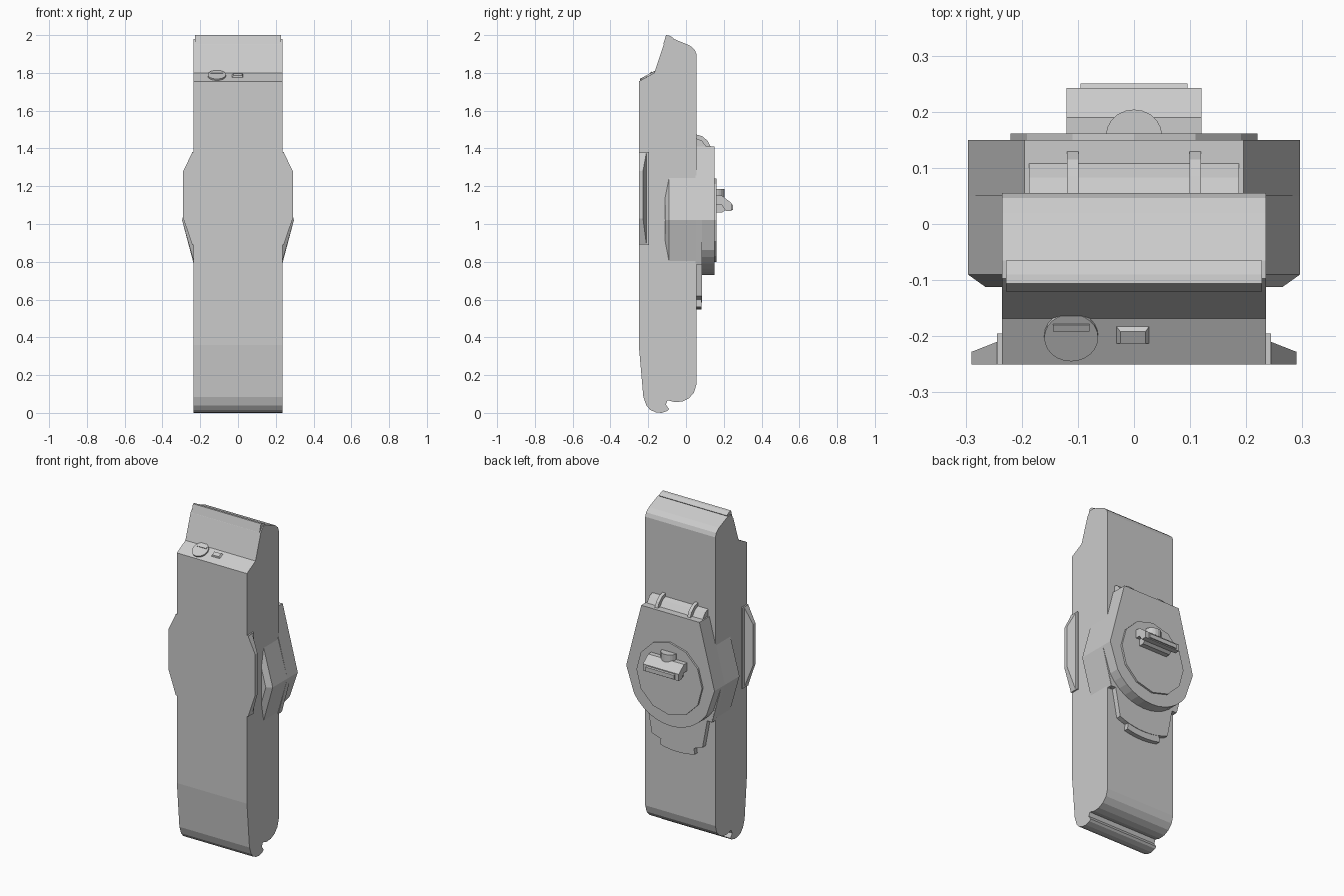
import bpy, math

if "Cube" in bpy.data.objects:
    bpy.data.objects.remove(bpy.data.objects["Cube"])


def mesh_obj(name, verts, faces):
    me = bpy.data.meshes.new(name)
    me.from_pydata(verts, [], faces)
    ob = bpy.data.objects.new(name, me)
    bpy.context.collection.objects.link(ob)
    bpy.context.view_layer.objects.active = ob
    ob.select_set(True)
    bpy.ops.object.mode_set(mode='EDIT')
    bpy.ops.mesh.select_all(action='SELECT')
    bpy.ops.mesh.normals_make_consistent(inside=False)
    bpy.ops.object.mode_set(mode='OBJECT')
    ob.select_set(False)
    return ob


def loft(name, axis, a, pa, b, pb):
    """Join two outlines lying across the given axis at positions a and b."""
    def put(p, t):
        return (t, p[0], p[1]) if axis == 'X' else (p[0], t, p[1])
    n = len(pa)
    verts = [put(p, a) for p in pa] + [put(p, b) for p in pb]
    faces = [list(range(n)), list(range(2 * n - 1, n - 1, -1))]
    faces += [[i, (i + 1) % n, n + (i + 1) % n, n + i] for i in range(n)]
    return mesh_obj(name, verts, faces)


def prism(name, axis, a, b, pts):
    return loft(name, axis, a, pts, b, pts)


def mirror_x(ob):
    m = ob.modifiers.new("mirror", 'MIRROR')
    m.use_axis = (True, False, False)
    m.use_mirror_merge = False
    return ob


def arc(r, half, n, cz=1.02):
    """Downward arc from +x to -x about the dial centre."""
    out = []
    for i in range(n + 1):
        t = math.radians(-90 + half - 2 * half * i / n)
        out.append((r * math.cos(t), cz + r * math.sin(t)))
    return out


# Main body side profile
body = [(-0.16, 0.003), (-0.13, 0), (-0.10, 0.01), (-0.09, 0.02), (-0.107, 0.045),
        (-0.097, 0.067), (-0.06, 0.057), (-0.02, 0.06), (0.015, 0.077), (0.042, 0.107),
        (0.055, 0.15), (0.055, 1.90), (0.046, 1.923), (0.02, 1.945), (-0.065, 1.98),
        (-0.097, 1.98), (-0.118, 1.95), (-0.168, 1.80), (-0.25, 1.755), (-0.25, 0.36),
        (-0.226, 0.085), (-0.21, 0.04), (-0.19, 0.016)]
prism("main_body", 'X', -0.235, 0.235, body)
prism("top_crest", 'X', -0.228, 0.228,
      [(-0.12, 1.952), (-0.106, 2.0), (-0.09, 1.998), (-0.065, 1.984), (-0.09, 1.95)])

# Controls on the sloped ledge
tilt = math.atan2(0.045, 0.082)
bpy.ops.mesh.primitive_cylinder_add(vertices=24, radius=0.048, depth=0.02,
                                    location=(-0.112, -0.198, 1.782), rotation=(tilt, 0, 0))
bpy.context.object.name = "round_button"
bpy.ops.mesh.primitive_cube_add(size=1, location=(-0.112, -0.181, 1.795), rotation=(tilt, 0, 0))
bpy.context.object.name = "button_tab"
bpy.context.object.scale = (0.065, 0.014, 0.02)
bpy.ops.mesh.primitive_cube_add(size=1, location=(-0.002, -0.197, 1.782), rotation=(tilt, 0, 0))
square = bpy.context.object
square.name = "square_button"
square.scale = (0.075, 0.048, 0.022)
for v in square.data.vertices:
    if v.co.z > 0:
        v.co.x *= 0.6
        v.co.y *= 0.5

# Front side wings: thin base strip with a tapered blade
mirror_x(prism("wing_base", 'X', 0.23, 0.244,
               [(-0.25, 0.89), (-0.195, 0.89), (-0.195, 1.38), (-0.25, 1.38)]))
mirror_x(loft("wing_blade", 'X', 0.244,
              [(-0.25, 0.895), (-0.21, 0.895), (-0.21, 1.375), (-0.25, 1.375)], 0.29,
              [(-0.25, 1.03), (-0.228, 1.03), (-0.228, 1.28), (-0.25, 1.28)]))

# Arms wrapping the body sides
side = [(0.23, 1.262), (0.296, 1.02), (0.23, 0.785)]
mirror_x(prism("side_arm", 'Y', -0.09, 0.086, side))
mirror_x(loft("side_arm_nose", 'Y', -0.09, side, -0.112,
              [(0.23, 1.15), (0.265, 1.02), (0.23, 0.90)]))

# Back housing with curved lower edge
housing = [(-0.296, 1.02), (-0.195, 1.41), (0.195, 1.41), (0.296, 1.02)] + arc(0.29, 57, 12)
prism("back_housing", 'Y', 0.085, 0.15, housing)
prism("housing_base", 'Y', 0.05, 0.085,
      [(-0.296, 1.02), (-0.195, 1.41), (0.195, 1.41), (0.296, 1.02), (0.235, 0.79), (-0.235, 0.79)])
prism("hinge_slope", 'X', -0.187, 0.187,
      [(0.05, 1.40), (0.05, 1.455), (0.083, 1.442), (0.112, 1.405), (0.112, 1.40)])
mirror_x(prism("hinge_rib", 'X', 0.099, 0.119,
               [(0.05, 1.40), (0.05, 1.475), (0.085, 1.465), (0.115, 1.44), (0.132, 1.405)]))

# Strap hanging below the housing
prism("lower_strap", 'Y', 0.05, 0.085, [(-0.215, 0.86), (0.215, 0.86)] + arc(0.435, 23, 10))
prism("strap_lip", 'Y', 0.05, 0.082, [(-0.11, 0.62), (0.11, 0.62)] + arc(0.473, 14, 8))

# Dial and its handle
bpy.ops.mesh.primitive_cylinder_add(vertices=12, radius=0.22, depth=0.02,
                                    location=(0, 0.151, 1.02), rotation=(math.pi / 2, 0, 0))
bpy.context.object.name = "dial"
prism("handle_stem", 'X', -0.095, 0.095,
      [(0.155, 1.06), (0.19, 1.06), (0.21, 1.075), (0.25, 1.075), (0.25, 1.10), (0.19, 1.13), (0.155, 1.13)])
prism("handle_bar", 'X', -0.12, 0.12,
      [(0.155, 1.10), (0.19, 1.10), (0.21, 1.07), (0.242, 1.07), (0.242, 1.11), (0.19, 1.15), (0.155, 1.15)])


def half_round(r, ry):
    return [(r * math.cos(math.pi * i / 10), 0.158 + ry * math.sin(math.pi * i / 10))
            for i in range(11)]


# Half-round peg above the handle
ring = half_round(0.05, 0.046)
n = len(ring)
mesh_obj("handle_peg", [(x, y, z) for z in (1.12, 1.185) for x, y in ring],
         [list(range(n)), list(range(2 * n - 1, n - 1, -1))] +
         [[i, (i + 1) % n, n + (i + 1) % n, n + i] for i in range(n)])
